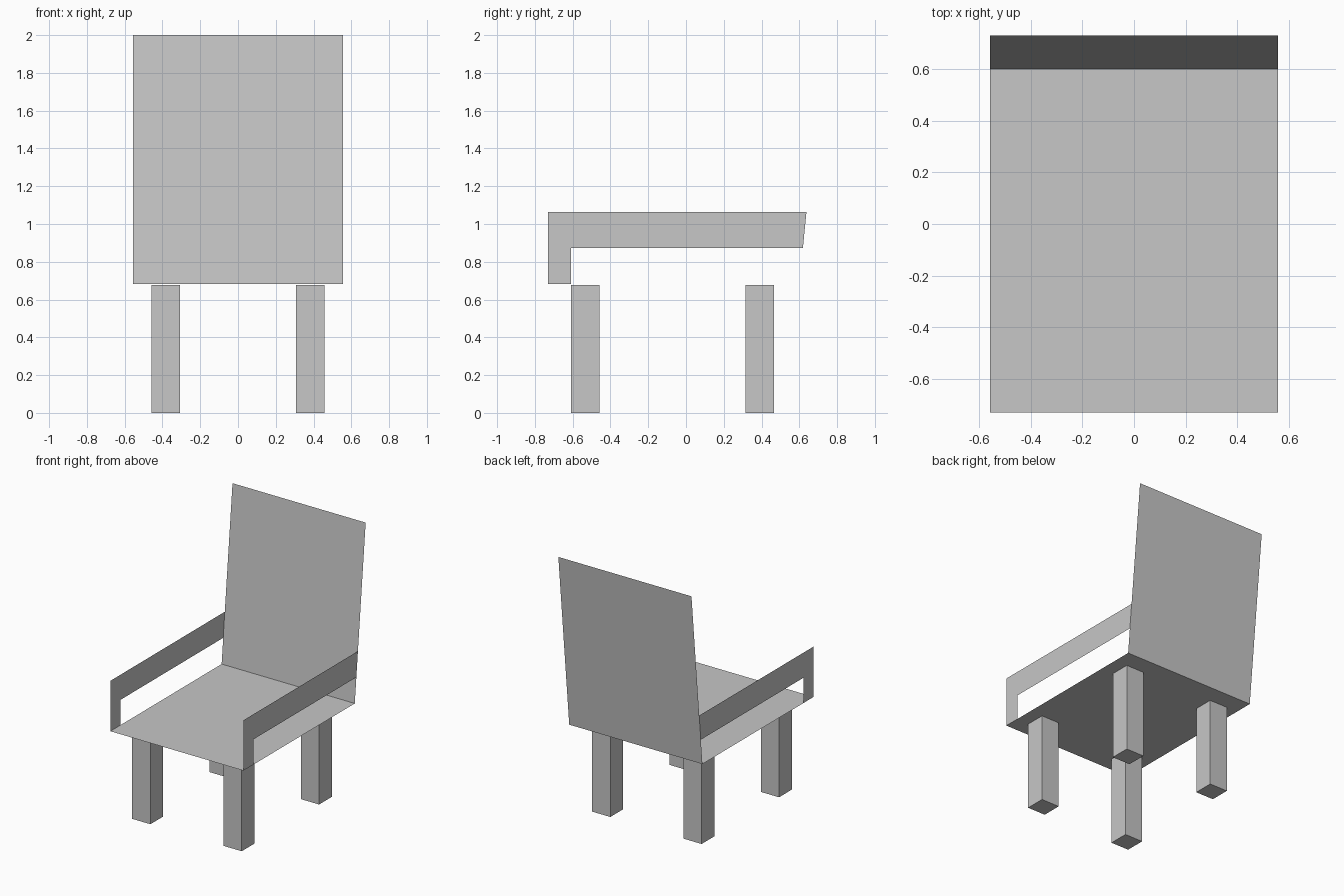
import bpy
import bmesh

# Remove the default cube
cube = bpy.data.objects.get("Cube")
if cube:
    bpy.data.objects.remove(cube, do_unlink=True)

# One plain grey for the whole chair
grey = bpy.data.materials.new("light grey")
grey.use_nodes = True
colour = (0.57, 0.57, 0.57, 1)
grey.diffuse_color = colour
grey.node_tree.nodes["Principled BSDF"].inputs["Base Color"].default_value = colour

W = 0.557                       # half width
FRONT, REAR, TOP_Y = -0.73, 0.60, 0.73
SEAT_Z, TOP_Z = 0.682, 2.0


def finish(name, bm):
    mesh = bpy.data.meshes.new(name)
    bm.to_mesh(mesh)
    bm.free()
    mesh.materials.append(grey)
    obj = bpy.data.objects.new(name, mesh)
    bpy.context.collection.objects.link(obj)
    return obj


def sheet(name, points):
    bm = bmesh.new()
    bm.faces.new([bm.verts.new(p) for p in points])
    return finish(name, bm)


def back_y(z):
    """Depth of the leaning backrest at height z."""
    return REAR + (TOP_Y - REAR) * (z - SEAT_Z) / (TOP_Z - SEAT_Z)


# Thin seat and leaning backrest
sheet("seat", [(-W, FRONT, SEAT_Z), (W, FRONT, SEAT_Z),
               (W, REAR, SEAT_Z), (-W, REAR, SEAT_Z)])
sheet("backrest", [(-W, REAR, SEAT_Z), (W, REAR, SEAT_Z),
                   (W, TOP_Y, TOP_Z), (-W, TOP_Y, TOP_Z)])

# Thin armrests: a front post and a rail meeting the backrest
LOW, HIGH, POST = 0.873, 1.063, -0.608
profile = [(FRONT, SEAT_Z), (POST, SEAT_Z), (POST, LOW),
           (back_y(LOW), LOW), (back_y(HIGH), HIGH), (FRONT, HIGH)]
for side, sign in (("left", 1), ("right", -1)):
    sheet(side + "_armrest", [(sign * W, y, z) for y, z in profile[::sign]])

# Four square legs
LEG, LEG_Z = 0.152, 0.677
for side, x in (("left", 0.382), ("right", -0.382)):
    for end, y in (("front", -0.534), ("rear", 0.391)):
        bm = bmesh.new()
        bmesh.ops.create_cube(bm, size=1)
        bmesh.ops.scale(bm, vec=(LEG, LEG, LEG_Z), verts=bm.verts)
        leg = finish(f"{end}_{side}_leg", bm)
        leg.location = (x, y, LEG_Z / 2)
